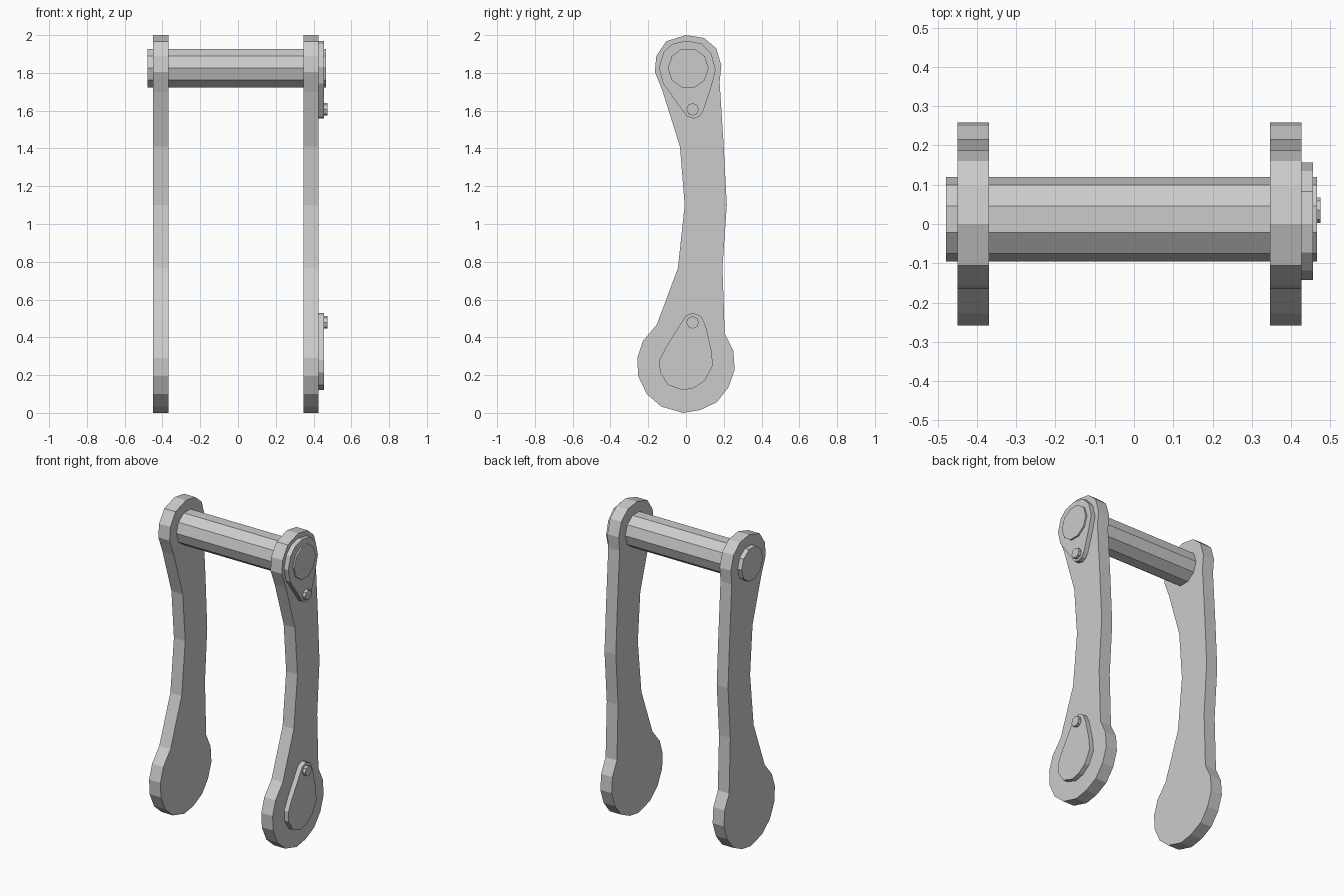
import bpy, bmesh
from math import cos, sin, tau


def extrude_x(name, profile, x0, x1):
    """Solid from a (y, z) outline, extruded along x from x0 to x1."""
    bm = bmesh.new()
    face = bm.faces.new([bm.verts.new((x0, y, z)) for y, z in profile])
    ext = bmesh.ops.extrude_face_region(bm, geom=[face])
    verts = [v for v in ext["geom"] if isinstance(v, bmesh.types.BMVert)]
    bmesh.ops.translate(bm, vec=(x1 - x0, 0, 0), verts=verts)
    bmesh.ops.recalc_face_normals(bm, faces=bm.faces)
    mesh = bpy.data.meshes.new(name)
    bm.to_mesh(mesh)
    bm.free()
    obj = bpy.data.objects.new(name, mesh)
    bpy.context.collection.objects.link(obj)
    return obj


def ring(y, z, r, n):
    return [(y + r * cos(tau * i / n), z + r * sin(tau * i / n)) for i in range(n)]


# Curved side plates
link = [(0, 2.0), (0.095, 1.985), (0.16, 1.93), (0.187, 1.84), (0.178, 1.75),
        (0.2, 1.405), (0.216, 1.1), (0.193, 0.77), (0.205, 0.42), (0.25, 0.33),
        (0.258, 0.23), (0.225, 0.135), (0.163, 0.057), (0.075, 0.015), (-0.015, 0),
        (-0.13, 0.033), (-0.208, 0.1), (-0.253, 0.195), (-0.258, 0.29),
        (-0.228, 0.38), (-0.155, 0.467), (-0.043, 0.765), (-0.007, 1.1),
        (-0.032, 1.41), (-0.123, 1.7), (-0.165, 1.805), (-0.157, 1.89), (-0.105, 1.967)]
extrude_x("left_link_plate", link, -0.449, -0.369)
extrude_x("right_link_plate", link, 0.346, 0.426)

# Ten-sided cross pin
extrude_x("cross_pin", ring(0.012, 1.825, 0.108, 10), -0.478, 0.466)

# Teardrop retainers on the outside of the right plate
upper = [(0, 1.97), (0.083, 1.955), (0.135, 1.9), (0.157, 1.815), (0.135, 1.73),
         (0.09, 1.595), (0.07, 1.57), (0.04, 1.558), (0.005, 1.57), (-0.025, 1.61),
         (-0.122, 1.745), (-0.143, 1.83), (-0.118, 1.91), (-0.072, 1.953)]
lower = [(0.038, 0.53), (0.08, 0.512), (0.105, 0.46), (0.135, 0.33), (0.142, 0.25),
         (0.1, 0.172), (0.045, 0.133), (-0.015, 0.12), (-0.095, 0.148),
         (-0.138, 0.215), (-0.141, 0.28), (-0.108, 0.345), (-0.025, 0.478), (0, 0.515)]
for tag, outline, bolt_z in (("upper", upper, 1.607), ("lower", lower, 0.479)):
    extrude_x(tag + "_retainer", outline, 0.42, 0.456)
    extrude_x(tag + "_bolt", ring(0.035, bolt_z, 0.033, 8), 0.45, 0.475)
